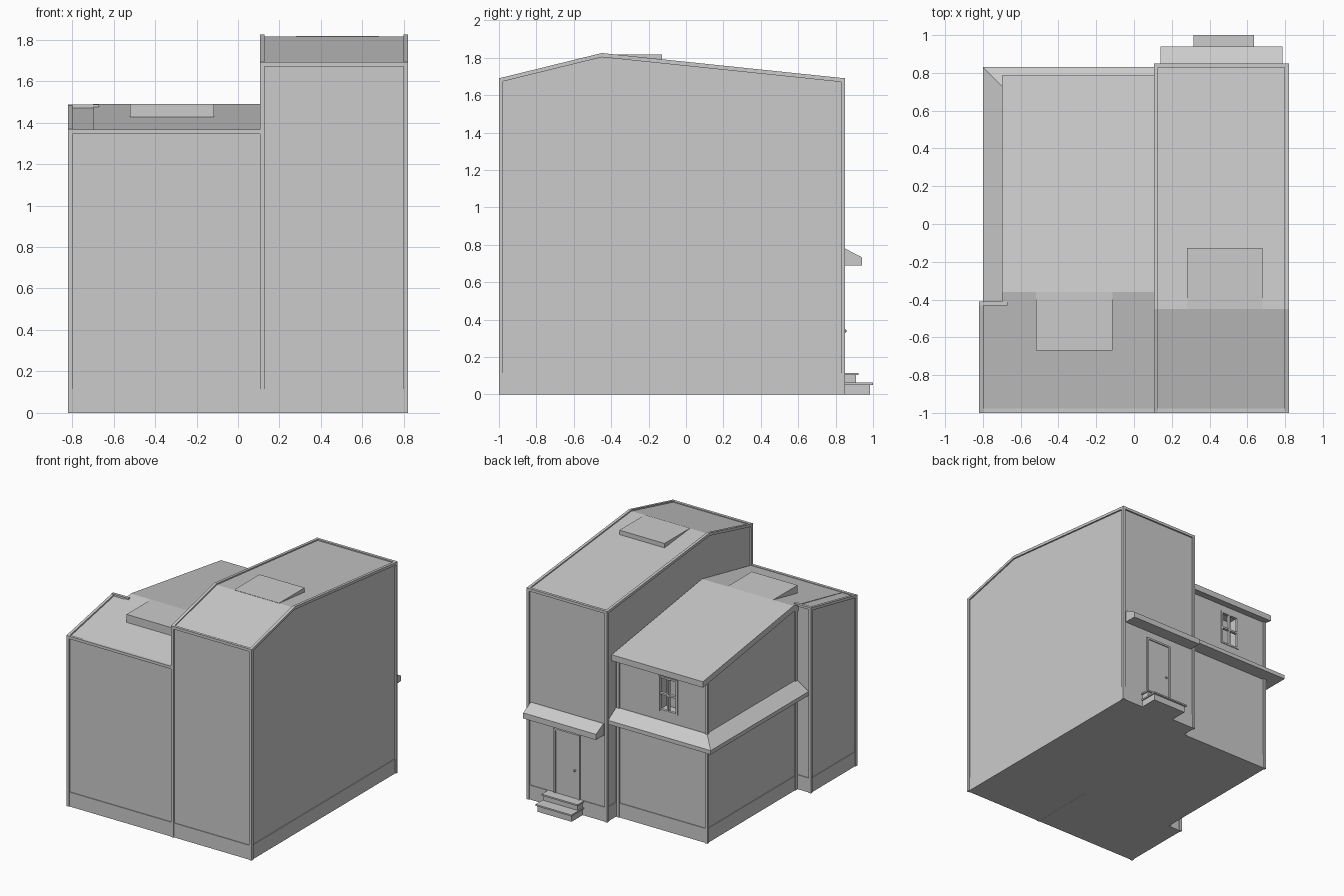
import bpy, bmesh
from mathutils import Vector

if "Cube" in bpy.data.objects:
    bpy.data.objects.remove(bpy.data.objects["Cube"])


def mesh_object(name, bm):
    bmesh.ops.recalc_face_normals(bm, faces=bm.faces)
    me = bpy.data.meshes.new(name)
    bm.to_mesh(me)
    bm.free()
    ob = bpy.data.objects.new(name, me)
    bpy.context.collection.objects.link(ob)
    return ob


def loft(name, sections):
    """Solid through a list of matching closed cross-sections."""
    bm = bmesh.new()
    rings = [[bm.verts.new(p) for p in s] for s in sections]
    n = len(rings[0])
    for a, b in zip(rings, rings[1:]):
        for i in range(n):
            j = (i + 1) % n
            bm.faces.new((a[i], a[j], b[j], b[i]))
    bm.faces.new(rings[0])
    bm.faces.new(rings[-1])
    return mesh_object(name, bm)


def prism(name, x0, x1, profile):
    """Extrude a (y, z) profile along x."""
    return loft(name, [[(x, y, z) for y, z in profile] for x in (x0, x1)])


def box(name, x0, x1, y0, y1, z0, z1):
    return prism(name, x0, x1, [(y0, z0), (y1, z0), (y1, z1), (y0, z1)])


def band(name, x0, x1, line, t):
    """Strip of thickness t hanging below a (y, z) roof line."""
    return prism(name, x0, x1, line + [(y, z - t) for y, z in reversed(line)])


T = 0.022   # trim width
IN = 0.012  # wall set-back behind the trim

# Tall block: walls, plinth, corner posts, roof edge trim
TX0, TX1, TY0, TY1 = 0.105, 0.82, -1.0, 0.85
tall_roof = [(TY0, 1.69), (-0.45, 1.825), (TY1, 1.69)]
prism("tall_walls", TX0 + IN, TX1 - IN,
      [(TY0 + IN, 0), (TY0 + IN, 1.682), (-0.45, 1.815), (TY1 - IN, 1.682), (TY1 - IN, 0)])
box("tall_plinth", TX0 + 0.006, TX1 - 0.006, TY0 + 0.006, TY1 - 0.006, 0, 0.115)
for x in (TX0, TX1 - T):
    band("tall_verge", x, x + T, tall_roof, 0.022)
    for y in (TY0, TY1 - T):
        box("tall_corner_post", x, x + T, y, y + T, 0, 1.685)
for y in (TY0, TY1 - T):
    box("tall_eave_beam", TX0, TX1, y, y + T, 1.67, 1.692)

# Low front block
LX0, LX1, LY1 = -0.82, 0.11, -0.41
prism("low_front_walls", LX0 + IN, LX1,
      [(-1 + IN, 0), (-1 + IN, 1.358), (LY1 - IN, 1.473), (LY1 - IN, 0)])
prism("low_front_slope", -0.70, LX1,
      [(-0.99, 1.36), (-0.36, 1.49), (-0.36, 1.44), (-0.99, 1.31)])
box("low_front_plinth", LX0 + 0.006, LX1, -0.994, LY1 - 0.006, 0, 0.115)
band("low_front_verge", LX0, LX0 + T, [(-1, 1.368), (LY1, 1.487)], 0.022)
box("low_front_eave_beam", LX0, LX1, -1, -1 + T, 1.345, 1.367)
box("low_front_back_beam", LX0, -0.67, LY1 - T, LY1, 1.468, 1.487)
for y, top in ((-1, 1.36), (LY1 - T, 1.48)):
    box("low_front_post", LX0, LX0 + T, y, y + T, 0, top)

# Rear wing with lean roof
WX, WY = -0.70, 0.73
wing = prism("wing_walls", WX + IN, LX1 + 0.02,
             [(-0.43, 0), (-0.43, 1.44), (-0.36, 1.45), (WY - IN, 1.30), (WY - IN, 0)])
box("wing_plinth", WX + 0.006, LX1 + 0.02, -0.42, WY - 0.006, 0, 0.115)
band("wing_roof", WX, LX1, [(-0.36, 1.49), (0.785, 1.32)], 0.048)
prism("wing_roof_start", WX, LX1, [(LY1, 1.43), (LY1, 1.479), (-0.36, 1.49), (-0.36, 1.44)])
for x, y, top in ((WX, WY - T, 1.29), (TX0 - T, WY - T, 1.29), (WX, LY1, 1.45)):
    box("wing_post", x, x + T, y, y + T, 0, top)

# Mitred canopy wrapping two sides of the wing
section = [(-0.02, 0.78), (0.10, 0.78), (0.10, 0.812), (0, 0.875), (-0.02, 0.875)]
path = [((LX1, WY), (0, 1)), ((WX, WY), (-1, 1)), ((WX, LY1), (-1, 0))]
loft("wing_canopy", [[Vector((p[0] + n[0] * d, p[1] + n[1] * d, z)) for d, z in section]
                     for p, n in path])

# Canopy over the door
prism("door_canopy", 0.14, 0.785,
      [(0.83, 0.688), (0.94, 0.688), (0.94, 0.733), (0.85, 0.78), (0.83, 0.78)])

# Flat roof hatches
box("low_roof_hatch", -0.52, -0.115, -0.67, -0.36, 1.40, 1.49)
box("tall_roof_hatch", 0.28, 0.68, -0.45, -0.128, 1.77, 1.817)

# Door, frame and knob
DX0, DX1, DY = 0.35, 0.58, TY1 - IN
box("door_leaf", DX0 + 0.015, DX1 - 0.015, DY - 0.01, DY + 0.004, 0.115, 0.615)
for x in (DX0, DX1 - 0.015):
    box("door_jamb", x, x + 0.015, DY - 0.01, DY + 0.012, 0.115, 0.63)
box("door_head", DX0, DX1, DY - 0.01, DY + 0.012, 0.615, 0.63)
bm = bmesh.new()
bmesh.ops.create_icosphere(bm, subdivisions=2, radius=0.009)
bmesh.ops.translate(bm, verts=bm.verts, vec=(0.392, DY + 0.012, 0.34))
mesh_object("door_knob", bm)

# Two steps, each with an overhanging tread
for y, z in ((0.91, 0.115), (0.985, 0.063)):
    box("step_riser", 0.325, 0.625, 0.83, y, 0, z - 0.012)
    box("step_tread", 0.315, 0.635, 0.83, y + 0.012, z - 0.012, z)
box("step_front_edge", 0.315, 0.635, 0.98, 1.0, 0.051, 0.063)

# Window opening cut in the wing, with frame and bars
X0, X1, Z0, Z1, Y = -0.43, -0.26, 0.95, 1.23, WY - IN
cutter = box("window_cutter", X0, X1, Y - 0.10, Y + 0.05, Z0, Z1)
cutter.hide_render = True
cutter.hide_set(True)
mod = wing.modifiers.new("window_opening", 'BOOLEAN')
mod.operation, mod.solver, mod.object = 'DIFFERENCE', 'EXACT', cutter
F = 0.014
xm, zm = (X0 + X1) / 2, (Z0 + Z1) / 2
for x in (X0, xm - F / 2, X1 - F):
    box("window_upright", x, x + F, Y - 0.02, Y + 0.006, Z0, Z1)
for z in (Z0, zm - F / 2, Z1 - F):
    box("window_rail", X0, X1, Y - 0.018, Y + 0.005, z, z + F)
